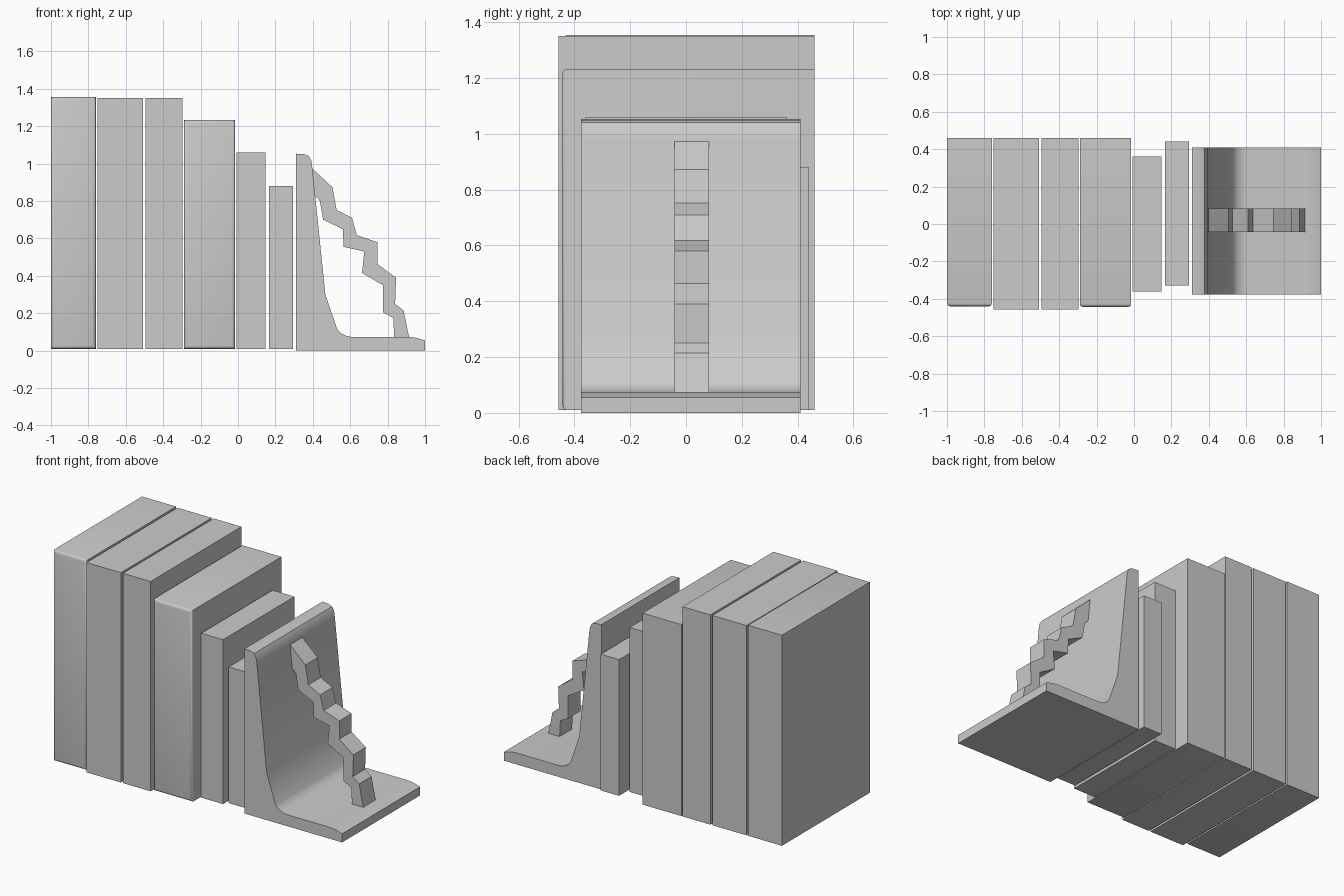
import bpy
import bmesh
import math

cube = bpy.data.objects.get("Cube")
if cube:
    bpy.data.objects.remove(cube, do_unlink=True)

# Single material
GREY = (0.6, 0.6, 0.6, 1.0)
grey = bpy.data.materials.new("plain grey")
grey.use_nodes = True
grey.diffuse_color = GREY
grey.node_tree.nodes["Principled BSDF"].inputs["Base Color"].default_value = GREY


def finish(name, bm, smooth=False):
    """Turn a bmesh into a named object with the shared material."""
    bmesh.ops.recalc_face_normals(bm, faces=bm.faces)
    mesh = bpy.data.meshes.new(name)
    bm.to_mesh(mesh)
    bm.free()
    mesh.materials.append(grey)
    obj = bpy.data.objects.new(name, mesh)
    bpy.context.collection.objects.link(obj)
    if smooth:
        bpy.ops.object.select_all(action='DESELECT')
        obj.select_set(True)
        bpy.context.view_layer.objects.active = obj
        bpy.ops.object.shade_smooth_by_angle(angle=math.radians(35))
    return obj


def extrude_profile(name, points, y0, y1, smooth=False):
    """Extrude an x-z outline along y."""
    bm = bmesh.new()
    face = bm.faces.new([bm.verts.new((x, y0, z)) for x, z in points])
    new = bmesh.ops.extrude_face_region(bm, geom=[face])["geom"]
    verts = [v for v in new if isinstance(v, bmesh.types.BMVert)]
    bmesh.ops.translate(bm, verts=verts, vec=(0, y1 - y0, 0))
    return finish(name, bm, smooth)


def book(name, x0, x1, y0, y1, top, rounded_spine=False):
    """A box-shaped book, optionally with its spine edges rounded."""
    bottom = 0.01
    bm = bmesh.new()
    bmesh.ops.create_cube(bm, size=1)
    bmesh.ops.scale(bm, verts=bm.verts, vec=(x1 - x0, y1 - y0, top - bottom))
    bmesh.ops.translate(bm, verts=bm.verts,
                        vec=((x0 + x1) / 2, (y0 + y1) / 2, (top + bottom) / 2))
    if rounded_spine:
        edges = [e for e in bm.edges if all(v.co.y < y0 + 0.01 for v in e.verts)]
        bmesh.ops.bevel(bm, geom=edges, offset=0.017, segments=3,
                        profile=0.5, affect='EDGES')
    return finish(name, bm, rounded_spine)


# Row of books, from the tall end to the bookend
book("tall_book_rounded", -1.0, -0.76, -0.44, 0.46, 1.355, True)
book("tall_book_thick", -0.75, -0.508, -0.457, 0.46, 1.35)
book("tall_book_thin", -0.494, -0.298, -0.457, 0.46, 1.35)
book("medium_book_rounded", -0.29, -0.015, -0.443, 0.46, 1.233, True)
book("small_book", -0.008, 0.146, -0.36, 0.36, 1.06)
book("smallest_book", 0.165, 0.295, -0.33, 0.44, 0.88)

# L-shaped bookend with a curved inner corner
bookend = [(0.31, 0), (1, 0), (1, 0.055), (0.96, 0.067), (0.92, 0.073),
           (0.61, 0.073), (0.58, 0.078), (0.55, 0.093), (0.53, 0.115),
           (0.467, 0.3), (0.397, 0.98), (0.392, 1.015), (0.378, 1.04),
           (0.355, 1.05), (0.31, 1.053)]
extrude_profile("bookend", bookend, -0.377, 0.41, True)

# Stepped brace running down the bookend
outer = [(0.396, 0.975), (0.505, 0.873), (0.527, 0.752), (0.61, 0.71),
         (0.635, 0.617), (0.745, 0.58), (0.745, 0.463), (0.845, 0.39),
         (0.84, 0.25), (0.885, 0.215), (0.915, 0.07)]
inner = [(0.835, 0.07), (0.83, 0.175), (0.775, 0.205), (0.775, 0.35),
         (0.663, 0.415), (0.675, 0.53), (0.565, 0.555), (0.56, 0.65),
         (0.455, 0.7), (0.438, 0.8), (0.41, 0.83)]
extrude_profile("stepped_brace", outer + inner, -0.042, 0.083)
